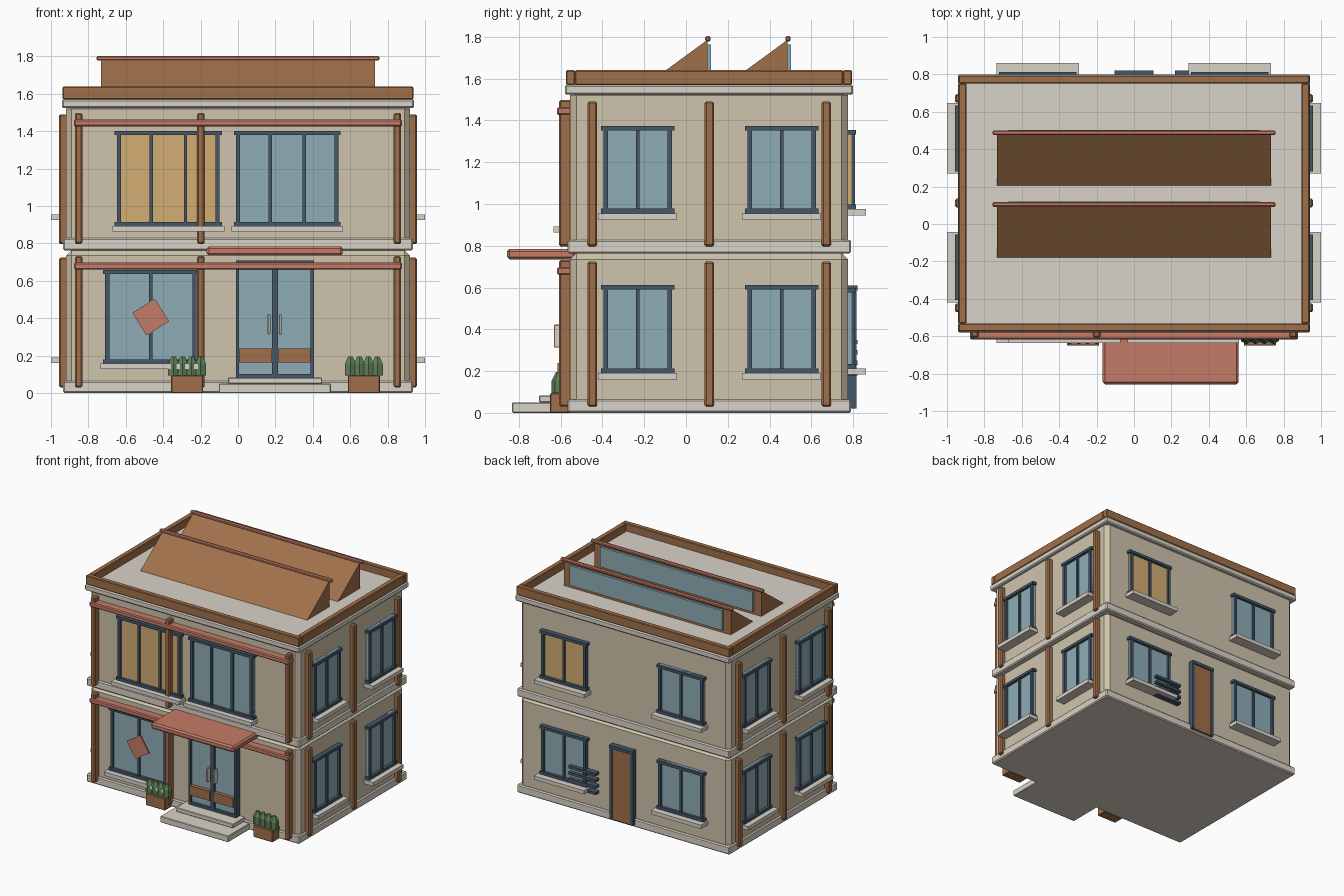
import bpy, bmesh, math
from mathutils import Matrix, Vector

if "Cube" in bpy.data.objects:
    bpy.data.objects.remove(bpy.data.objects["Cube"])


def mat(name, hexcol):
    m = bpy.data.materials.new(name)
    rgb = [int(hexcol[i:i + 2], 16) / 255 for i in (0, 2, 4)]
    m.diffuse_color = [((c + 0.055) / 1.055) ** 2.4 for c in rgb] + [1]
    m.use_nodes = True
    m.node_tree.nodes["Principled BSDF"].inputs["Base Color"].default_value = m.diffuse_color
    return m


WALL, TRIM = mat("wall", "CFC4AC"), mat("trim", "DAD4C8")
WOOD, RED = mat("wood", "A0704A"), mat("red", "C57B67")
DARK, GLASS = mat("dark_frame", "435768"), mat("glass", "8FADB6")
AMBER, GREEN = mat("amber_glass", "D3AD74"), mat("leaf", "5F8258")


def finish(name, bm, material, bevel=0.0):
    bmesh.ops.recalc_face_normals(bm, faces=bm.faces)
    me = bpy.data.meshes.new(name)
    bm.to_mesh(me)
    bm.free()
    me.materials.append(material)
    ob = bpy.data.objects.new(name, me)
    bpy.context.collection.objects.link(ob)
    if bevel:
        b = ob.modifiers.new("bevel", 'BEVEL')
        b.width, b.segments = bevel, 1
    return ob


def boxes(name, items, material, bevel=0.0):
    """One object from boxes given as (x0, x1, y0, y1, z0, z1)."""
    bm = bmesh.new()
    for x0, x1, y0, y1, z0, z1 in items:
        c = Vector((x0 + x1, y0 + y1, z0 + z1)) / 2
        s = Matrix.Diagonal((abs(x1 - x0), abs(y1 - y0), abs(z1 - z0), 1))
        bmesh.ops.create_cube(bm, size=1, matrix=Matrix.Translation(c) @ s)
    return finish(name, bm, material, bevel)


X, YF, YB = 0.92, -0.555, 0.775   # wall planes


def on(face, u0, u1, z0, z1, d0, d1):
    """Box on a wall: u along the wall, d outward from it."""
    return {"front": (u0, u1, YF - d0, YF - d1, z0, z1),
            "back": (u0, u1, YB + d0, YB + d1, z0, z1),
            "right": (X + d0, X + d1, u0, u1, z0, z1),
            "left": (-X - d0, -X - d1, u0, u1, z0, z1)}[face]


# walls and horizontal bands
boxes("lower_wall", [(-X, X, YF, YB, 0.03, 0.765)], WALL, 0.03)
boxes("upper_wall", [(-X, X, YF, YB, 0.79, 1.55)], WALL, 0.03)
boxes("plinth", [(-0.935, 0.935, -0.568, 0.79, 0, 0.065)], TRIM, 0.008)
boxes("floor_band", [(-0.935, 0.935, -0.568, 0.79, 0.763, 0.828)], TRIM, 0.008)
boxes("cornice", [(-0.942, 0.942, -0.58, 0.80, 1.523, 1.57)], TRIM, 0.008)
boxes("roof_deck", [(-0.91, 0.91, -0.55, 0.77, 1.55, 1.58)], TRIM)
px, y0, y1, t = 0.937, -0.574, 0.794, 0.042
boxes("parapet", [(-px, px, y0, y0 + t, 1.57, 1.64), (-px, px, y1 - t, y1, 1.57, 1.64),
                  (-px, -px + t, y0 + t, y1 - t, 1.57, 1.64),
                  (px - t, px, y0 + t, y1 - t, 1.57, 1.64)], WOOD, 0.005)

# sawtooth roof lights
for i, yr in enumerate((0.102, 0.485)):
    bm = bmesh.new()
    prof = [(yr - 0.28, 1.58), (yr, 1.58), (yr, 1.785)]
    f = bm.faces.new([bm.verts.new((-0.733, y, z)) for y, z in prof])
    r = bmesh.ops.extrude_face_region(bm, geom=[f])
    bmesh.ops.translate(bm, vec=(1.466, 0, 0),
                        verts=[v for v in r["geom"] if isinstance(v, bmesh.types.BMVert)])
    finish(f"sawtooth_{i}", bm, WOOD)
    boxes(f"sawtooth_glass_{i}", [(-0.67, 0.67, yr, yr + 0.018, 1.605, 1.763)], GLASS)
    boxes(f"ridge_bar_{i}", [(-0.757, 0.757, yr - 0.01, yr + 0.016, 1.777, 1.803)], RED, 0.007)

# timber posts and red beams
storeys = [(0.03, 0.732), (0.797, 1.498)]
for k, (z0, z1) in enumerate(storeys):
    boxes(f"front_posts_{k}", [on("front", u - 0.02, u + 0.02, z0, z1, -0.01, 0.053)
                               for u in (-0.852, -0.198, 0.852)], WOOD, 0.008)
    for side in ("left", "right"):
        boxes(f"{side}_posts_{k}", [on(side, u - 0.023, u + 0.023, z0, z1 - 0.008, -0.01, 0.037)
                                    for u in (-0.448, 0.112, 0.672)], WOOD, 0.008)
    zb = (0.66, 1.425)[k]
    boxes(f"front_beam_{k}", [on("front", -0.877, 0.877, zb, zb + 0.038, -0.01, 0.062)], RED, 0.007)


def window(name, face, u0, u1, z0, z1, panes, glass=GLASS, out=0.08):
    w = 0.022
    boxes(name + "_glass", [on(face, u0, u1, z0, z1, -0.01, 0.016)], glass)
    bars = [on(face, u, u + w, z0, z1, -0.01, 0.034) for u in (u0, u1 - w)]
    bars += [on(face, u0 - 0.012, u1 + 0.012, z, z + w, -0.01, 0.038) for z in (z0, z1 - w)]
    for i in range(1, panes):
        u = u0 + (u1 - u0) * i / panes
        bars.append(on(face, u - 0.009, u + 0.009, z0, z1, -0.01, 0.03))
    boxes(name + "_frame", bars, DARK)
    boxes(name + "_sill", [on(face, u0 - 0.025, u1 + 0.025, z0 - 0.03, z0, -0.01, out)], TRIM)


# windows
window("shop_window", "front", -0.71, -0.222, 0.158, 0.658, 2)
window("upper_window_a", "front", -0.647, -0.098, 0.893, 1.402, 3, AMBER)
window("upper_window_b", "front", -0.01, 0.537, 0.893, 1.402, 3)
for side in ("left", "right"):
    for k, (z0, z1) in enumerate([(0.19, 0.612), (0.955, 1.373)]):
        for j, u in enumerate((-0.395, 0.294)):
            window(f"{side}_window_{k}{j}", side, u, u + 0.328, z0, z1, 2)
for k, (z0, z1) in enumerate([(0.213, 0.597), (0.975, 1.355)]):
    for j, u in enumerate((-0.71, 0.317)):
        window(f"back_window_{k}{j}", "back", u, u + 0.39, z0, z1, 2,
               AMBER if k and j else GLASS, 0.087)

# vent bars by the back window
boxes("vent_bars", [on("back", 0.22, 0.46, z, z + 0.02, 0, 0.045)
                    for z in (0.18, 0.23, 0.28, 0.33)], DARK)

# back door
boxes("back_door", [on("back", -0.085, 0.085, 0.02, 0.59, 0, 0.035)], WOOD)
boxes("back_door_frame", [on("back", -0.103, -0.08, 0.02, 0.61, 0, 0.04),
                          on("back", 0.08, 0.103, 0.02, 0.61, 0, 0.04),
                          on("back", -0.103, 0.103, 0.585, 0.61, 0, 0.046)], DARK)

# glazed entrance doors
boxes("door_glass", [on("front", -0.01, 0.403, 0.083, 0.705, -0.01, 0.03)], GLASS)
boxes("door_frame", [on("front", u - 0.009, u + 0.009, 0.083, 0.705, -0.01, 0.05)
                     for u in (-0.003, 0.19, 0.204, 0.396)]
      + [on("front", -0.012, 0.405, z, z + 0.02, -0.01, 0.05) for z in (0.083, 0.69)], DARK)
boxes("kick_panels", [on("front", 0.006, 0.181, 0.163, 0.238, 0, 0.06),
                      on("front", 0.213, 0.387, 0.163, 0.238, 0, 0.06)], WOOD)
boxes("door_handles", [on("front", u - 0.007, u + 0.007, 0.313, 0.422, 0.03, 0.077)
                       for u in (0.166, 0.226)], TRIM, 0.003)

# canopy and steps
boxes("canopy", [(-0.168, 0.56, -0.857, -0.53, 0.735, 0.785)], RED, 0.012)
boxes("lower_step", [(-0.102, 0.497, -0.832, -0.55, 0, 0.05)], TRIM, 0.004)
boxes("upper_step", [(-0.053, 0.45, -0.703, -0.55, 0.05, 0.083)], TRIM, 0.004)

# tilted poster on the shop window
poster = boxes("poster", [(-0.071, 0.071, -0.004, 0.004, -0.071, 0.071)], RED)
poster.location = (-0.467, YF - 0.03, 0.406)
poster.rotation_euler = (0, math.radians(-32), 0)

# planters with clipped shrubs
for i, x in enumerate((-0.272, 0.673)):
    boxes(f"planter_{i}", [(x - 0.086, x + 0.086, -0.65, -0.56, 0, 0.095)], WOOD, 0.004)
    bm = bmesh.new()
    for j in range(4):
        u = x + (j - 1.5) * 0.048
        bmesh.ops.create_cone(bm, cap_ends=True, segments=6, radius1=0.034, radius2=0.034, depth=0.06,
                              matrix=Matrix.Translation((u, -0.609, 0.125)))
        bmesh.ops.create_cone(bm, cap_ends=True, segments=6, radius1=0.034, radius2=0.014, depth=0.04,
                              matrix=Matrix.Translation((u, -0.609, 0.175)))
    finish(f"shrub_{i}", bm, GREEN)
